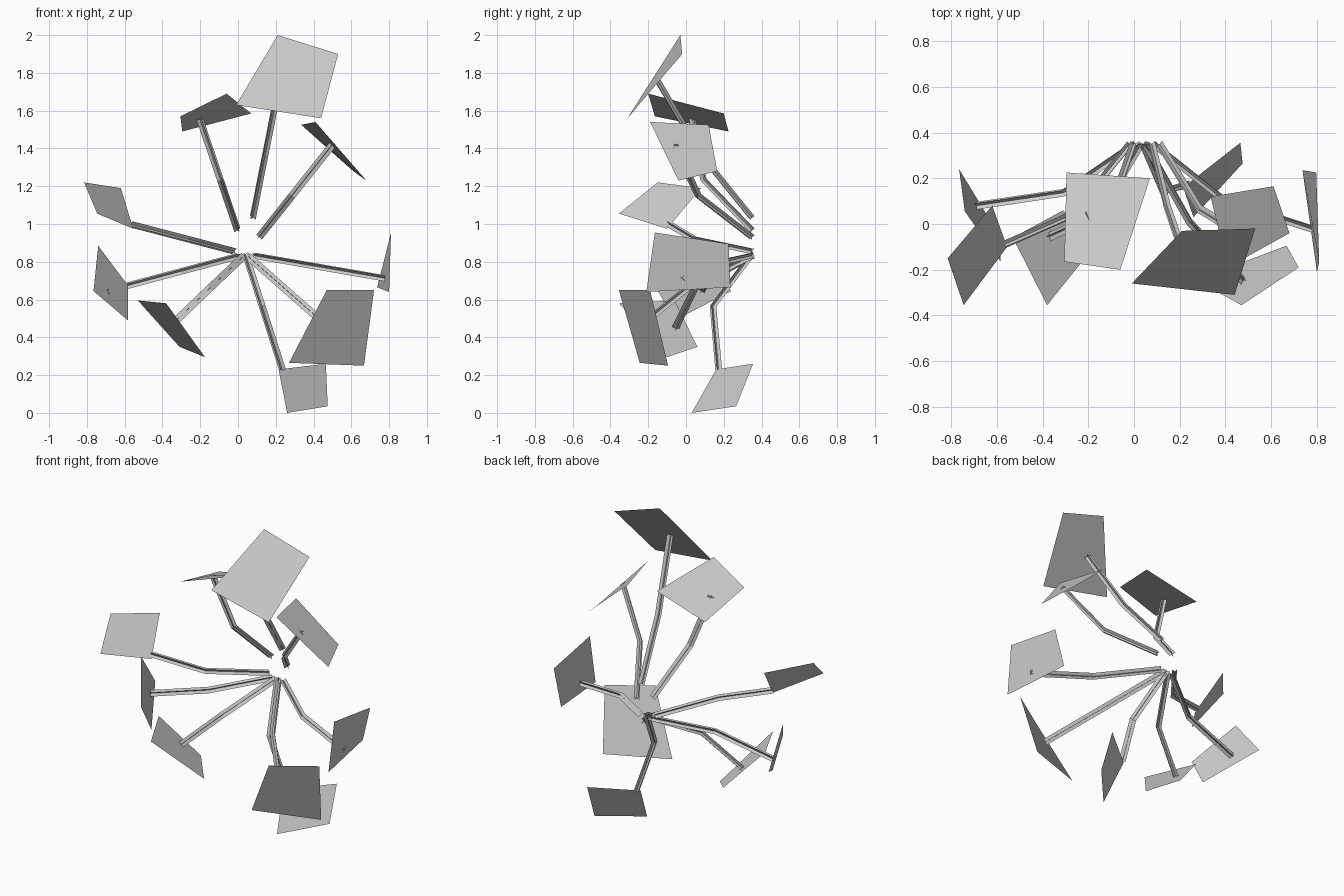
import bpy
from mathutils import Vector

if "Cube" in bpy.data.objects:
    bpy.data.objects.remove(bpy.data.objects["Cube"])

HALF = 0.02                      # half width of each stem blade
HUB = Vector((.04, .35, .84))    # where the stems gather


def make_object(name, verts, faces):
    mesh = bpy.data.meshes.new(name)
    mesh.from_pydata(verts, [], faces)
    mesh.update()
    obj = bpy.data.objects.new(name, mesh)
    bpy.context.collection.objects.link(obj)


def make_stem(name, tip):
    """Stem of two crossing blades; shorter reaches bend forward more."""
    base = HUB.lerp(tip, max(0, .14 * (tip.z - .3)))
    base.y = HUB.y
    bend = base.lerp(tip, .45)
    bend.y -= .35 * (1.03 - (tip - base).length)
    first, last = (bend - base).normalized(), (tip - bend).normalized()
    front = Vector((0, -1, 0))
    verts, faces = [], []
    for side in (-1, 1):
        blade = Vector((1, 0, side)).normalized() * HALF
        start = len(verts)
        for p, d in ((base, first), (bend, first + last), (tip, last)):
            off = front.rotation_difference(d) @ blade
            verts += [p - off, p + off]
        for k in (start, start + 2):
            faces.append((k, k + 1, k + 3, k + 2))
    make_object(name, verts, faces)


def arm(side, u, v, *corners):
    """Four-cornered leaf, and the stem that meets it at fractions u, v."""
    a, b, c, d = map(Vector, corners)
    make_object("leaf_" + side, [a, b, c, d], [(0, 1, 2, 3)])
    make_stem("stem_" + side, a.lerp(d, v).lerp(b.lerp(c, v), u))


# Upper arms
arm("top", .34, .53, (.21, -.03, 2), (.53, -.02, 1.9), (.44, -.31, 1.56), (-.01, -.26, 1.63))
arm("upper_left", .31, .53, (-.305, -.165, 1.57), (-.06, -.2, 1.69), (.07, .2, 1.585), (-.295, .225, 1.49))
arm("upper_right", .75, .4, (.335, .12, 1.525), (.41, -.19, 1.54), (.68, -.04, 1.23), (.61, .165, 1.28))
# Side arms
arm("left", .97, .9, (-.815, -.15, 1.22), (-.62, .08, 1.19), (-.555, -.1, .975), (-.745, -.355, 1.055))
arm("lower_left", .39, .72, (-.74, .055, .885), (-.583, -.165, .675), (-.583, -.06, .49), (-.765, .24, .645))
arm("right", .41, .78, (.81, -.165, .955), (.797, .225, .895), (.737, .235, .665), (.8, -.21, .64))
# Lower arms
arm("bottom_left", .28, .55, (-.53, -.06, .595), (-.38, -.355, .58), (-.175, -.1, .295), (-.31, .06, .35))
arm("bottom_right", .33, .5, (.47, -.355, .65), (.72, -.19, .65), (.667, -.095, .25), (.27, -.245, .265))
arm("bottom", .08, .02, (.215, .16, .23), (.465, .355, .26), (.475, .265, .035), (.26, .03, 0))
